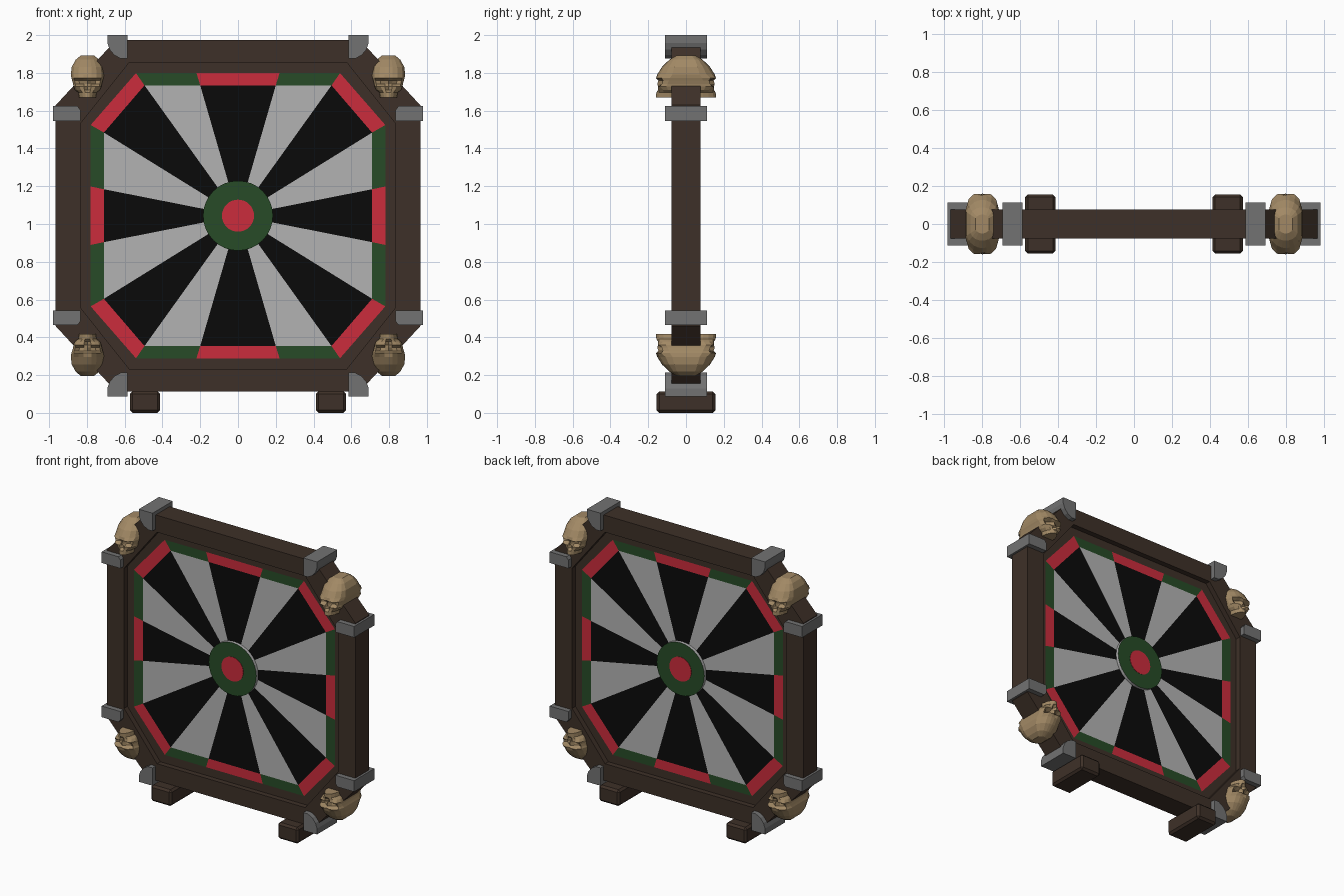
import bpy, bmesh, math
from mathutils import Vector

if "Cube" in bpy.data.objects:
    bpy.data.objects.remove(bpy.data.objects["Cube"])

CZ = 1.044  # height of the board centre


def material(name, r, g, b):
    m = bpy.data.materials.new(name)
    m.diffuse_color = (r, g, b, 1)
    m.use_nodes = True
    m.node_tree.nodes["Principled BSDF"].inputs["Base Color"].default_value = m.diffuse_color
    return m


WOOD = material("dark_wood", 0.048, 0.030, 0.021)
STEEL = material("steel", 0.17, 0.17, 0.17)
BONE = material("bone", 0.36, 0.25, 0.13)
RED = material("red", 0.60, 0.025, 0.045)
GREEN = material("green", 0.02, 0.07, 0.02)
BLACK = material("black", 0.003, 0.003, 0.003)
PALE = material("pale_grey", 0.45, 0.45, 0.45)


def make(name, bm, *mats):
    bmesh.ops.recalc_face_normals(bm, faces=bm.faces)
    me = bpy.data.meshes.new(name)
    bm.to_mesh(me)
    bm.free()
    for m in mats:
        me.materials.append(m)
    ob = bpy.data.objects.new(name, me)
    bpy.context.collection.objects.link(ob)
    return ob


def four_way(q):
    """Mirror first-quadrant points into a closed loop around the centre."""
    r = q[::-1]
    return (q + [(x, -z) for x, z in r] + [(-x, -z) for x, z in q]
            + [(-x, z) for x, z in r])


def ring(bm, pts, y):
    return [bm.verts.new((x, y, CZ + z)) for x, z in pts]


def bridge(bm, a, b, mat=lambda i: 0):
    n = len(a)
    for i in range(n):
        j = (i + 1) % n
        bm.faces.new((a[i], a[j], b[j], b[i])).material_index = mat(i)


def prism(name, outline, depth, mat):
    bm = bmesh.new()
    a, b = ring(bm, outline, -depth), ring(bm, outline, depth)
    bridge(bm, a, b)
    bm.faces.new(a)
    bm.faces.new(b)
    return make(name, bm, mat)


# Octagonal frame with a recessed inner step, same on front and back
outer = four_way([(0.645, 0.931), (0.965, 0.585)])
inner = four_way([(0.575, 0.812), (0.83, 0.492)])
lip = four_way([(0.54, 0.755), (0.78, 0.48)])
section = [(outer, -0.077), (inner, -0.077), (inner, -0.04), (lip, -0.04),
           (lip, 0.04), (inner, 0.04), (inner, 0.077), (outer, 0.077)]
bm = bmesh.new()
loops = [ring(bm, p, y) for p, y in section]
for k in range(len(loops)):
    bridge(bm, loops[k], loops[(k + 1) % len(loops)])
make("frame", bm, WOOD)

# Target face: coloured rim and sixteen wedges on both sides
rim = four_way([(0.22, 0.755), (0.54, 0.755), (0.78, 0.48), (0.78, 0.155)])
mid = four_way([(0.20, 0.69), (0.495, 0.69), (0.71, 0.44), (0.71, 0.14)])
hub = [tuple(Vector(p).normalized() * 0.15) for p in mid]
bm = bmesh.new()
for y in (-0.04, 0.04):
    a, b, c = (ring(bm, p, y) for p in (rim, mid, hub))
    bridge(bm, a, b, lambda i: i % 2)
    bridge(bm, b, c, lambda i: 2 + i % 2)
    bm.faces.new(c).material_index = 2
# points alternate: even spans are green / pale, odd spans are red / black
make("target_board", bm, GREEN, RED, PALE, BLACK)


# Bullseye discs standing proud of the board
def circle(r, n=32):
    return [(r * math.sin(2 * math.pi * i / n), r * math.cos(2 * math.pi * i / n))
            for i in range(n)]


bull = prism("outer_bull", circle(0.185), 0.061, GREEN)
bull.data.materials.append(PALE)
for f in bull.data.polygons:
    f.material_index = 0 if abs(f.normal.y) > 0.5 else 1
prism("inner_bull", circle(0.085), 0.063, RED)

# Steel brackets on each side of the four diagonal corners
TOP = [(0.585, 0.831), (0.62, 0.831), (0.655, 0.85), (0.68, 0.88),
       (0.692, 0.915), (0.692, 0.956), (0.585, 0.956)]
SIDE = [(0.835, 0.502), (0.98, 0.502), (0.98, 0.58), (0.85, 0.58), (0.835, 0.56)]
for sx, h in ((-1, "left"), (1, "right")):
    for sz, v in ((-1, "lower"), (1, "upper")):
        for kind, pts in (("end", TOP), ("side", SIDE)):
            prism(f"{v}_{h}_{kind}_bracket", [(sx * x, sz * z) for x, z in pts],
                  0.112, STEEL)

# Feet
for sx, h in ((-1, "left"), (1, "right")):
    bm = bmesh.new()
    bmesh.ops.create_cube(bm, size=1)
    bmesh.ops.scale(bm, vec=(0.16, 0.31, 0.114), verts=bm.verts)
    bmesh.ops.translate(bm, vec=(sx * 0.492, 0, 0.057), verts=bm.verts)
    bmesh.ops.bevel(bm, geom=bm.edges[:], offset=0.014, segments=1, affect='EDGES')
    make(f"{h}_foot", bm, WOOD)

# Two-faced skulls: height, half width, then face depth from middle to side
U = (0, 0.25, 0.55, 0.85, 1)
SKULL = [
    (0.848, 0.035, 0.050, 0.049, 0.045, 0.038, 0.030),
    (0.826, 0.062, 0.088, 0.086, 0.080, 0.066, 0.048),
    (0.788, 0.083, 0.127, 0.124, 0.113, 0.090, 0.062),
    (0.748, 0.088, 0.152, 0.149, 0.137, 0.108, 0.072),
    (0.728, 0.085, 0.153, 0.159, 0.156, 0.130, 0.085),
    (0.716, 0.081, 0.146, 0.130, 0.112, 0.122, 0.090),
    (0.698, 0.076, 0.152, 0.122, 0.112, 0.128, 0.098),
    (0.684, 0.074, 0.130, 0.148, 0.146, 0.138, 0.105),
    (0.666, 0.066, 0.132, 0.148, 0.142, 0.122, 0.095),
    (0.652, 0.048, 0.157, 0.155, 0.143, 0.118, 0.090),
    (0.626, 0.044, 0.160, 0.156, 0.145, 0.120, 0.090),
]


def skull(name, sx, sz):
    bm = bmesh.new()
    rows = []
    for z, w, *d in SKULL:
        q = [(u * w, y) for u, y in zip(U, d)]
        # drop the doubled centre points that mirroring creates
        pts = list(dict.fromkeys((round(x, 5) + 0.0, y) for x, y in four_way(q)))
        rows.append([bm.verts.new((sx * 0.797 + x, y, CZ + sz * z)) for x, y in pts])
    for a, b in zip(rows, rows[1:]):
        bridge(bm, a, b)
    bm.faces.new(rows[0])
    bm.faces.new(rows[-1])
    make(name, bm, BONE)


for sx, h in ((-1, "left"), (1, "right")):
    for sz, v in ((-1, "lower"), (1, "upper")):
        skull(f"{v}_{h}_skull", sx, sz)
